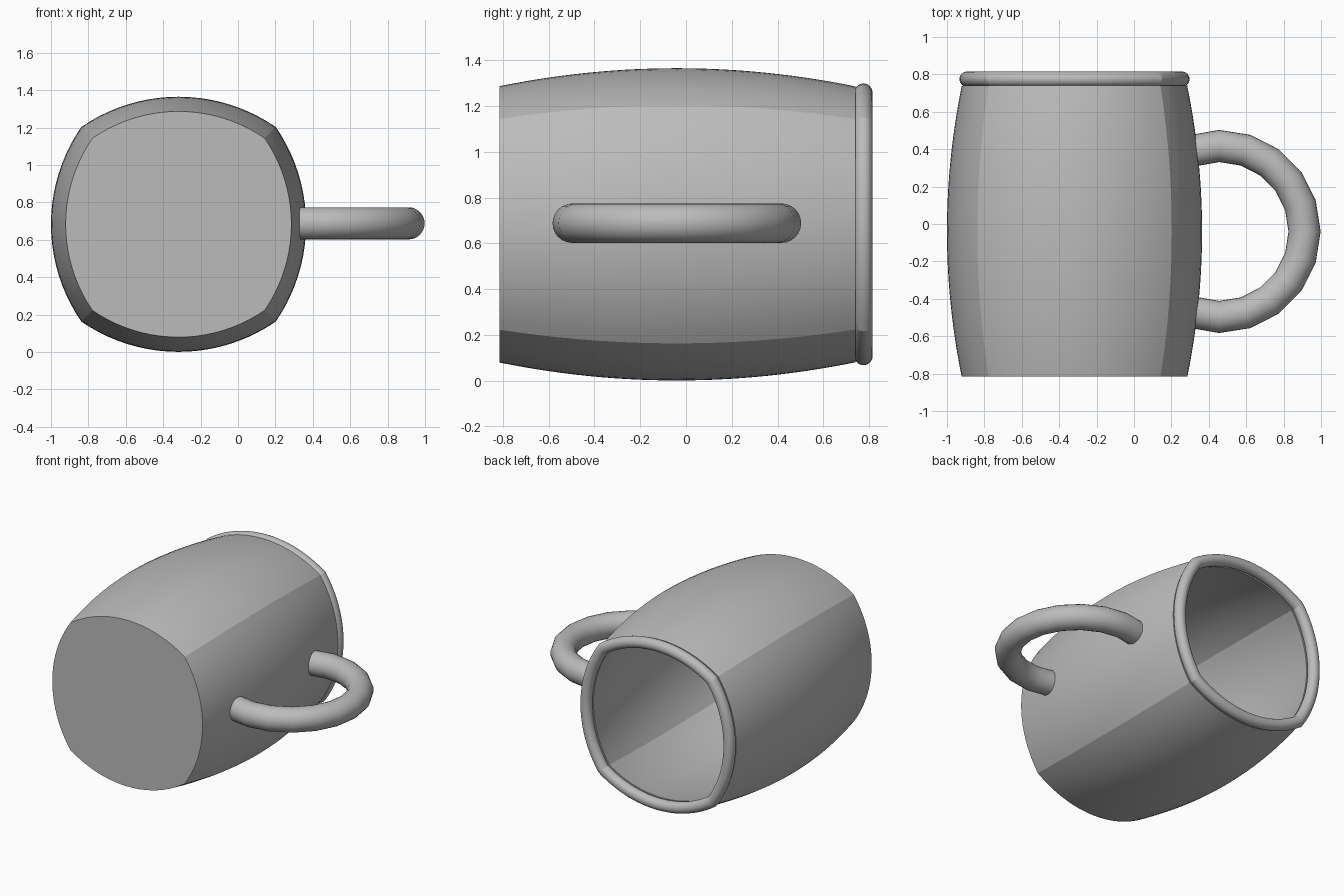
import bpy
import bmesh
import math

if "Cube" in bpy.data.objects:
    bpy.data.objects.remove(bpy.data.objects["Cube"], do_unlink=True)

CX, CZ = -0.318, 0.683      # axis of the mug body
Y0, Y1 = -0.815, 0.74       # base and mouth
MID, CORNER = 0.682, 0.52   # widest section: side middle and corner offsets
WALL = 0.06

grey = bpy.data.materials.new("plain grey")
grey.use_nodes = True
GREY = (0.5, 0.5, 0.5, 1)
grey.diffuse_color = GREY
grey.node_tree.nodes["Principled BSDF"].inputs["Base Color"].default_value = GREY


def section(scale, offset, y, steps=20):
    """Closed outline of four bowed sides, grown by offset."""
    sag = MID - CORNER
    radius = (CORNER ** 2 + sag ** 2) / (2 * sag)
    centre = (MID - radius) * scale
    radius = radius * scale + offset
    # corner where neighbouring arcs meet on the diagonal
    k = (centre + math.sqrt(2 * radius ** 2 - centre ** 2)) / 2
    half = math.asin(k / radius)
    points = []
    for side in range(4):
        ca, sa = round(math.cos(side * math.pi / 2)), round(math.sin(side * math.pi / 2))
        for i in range(steps):
            a = -half + 2 * half * i / steps
            u, v = centre + radius * math.cos(a), radius * math.sin(a)
            points.append((CX + u * ca - v * sa, y, CZ + u * sa + v * ca))
    return points


def loft(name, rings, angle, caps=False, closed=False):
    """Skin a list of rings into one smooth-shaded object."""
    bm = bmesh.new()
    loops = [[bm.verts.new(p) for p in ring] for ring in rings]
    pairs = list(zip(loops, loops[1:]))
    if closed:
        pairs.append((loops[-1], loops[0]))
    for a, b in pairs:
        for i in range(len(a)):
            j = (i + 1) % len(a)
            bm.faces.new((a[i], a[j], b[j], b[i]))
    if caps:
        bm.faces.new(loops[0])
        bm.faces.new(loops[-1])
    bmesh.ops.recalc_face_normals(bm, faces=bm.faces)
    mesh = bpy.data.meshes.new(name)
    bm.to_mesh(mesh)
    bm.free()
    mesh.materials.append(grey)
    obj = bpy.data.objects.new(name, mesh)
    bpy.context.collection.objects.link(obj)
    bpy.ops.object.select_all(action="DESELECT")
    obj.select_set(True)
    bpy.context.view_layer.objects.active = obj
    bpy.ops.object.shade_smooth_by_angle(angle=math.radians(angle))
    return obj


def bulge(y):
    """Barrel scale along the body."""
    return 1 - 0.115 * ((y + 0.04) / 0.775) ** 2


# Body: outer barrel, then back down the inside to the floor
N = 28
outer_y = [Y0 + (Y1 - Y0) * i / N for i in range(N + 1)]
inner_y = [Y1 + (Y0 + WALL - Y1) * i / N for i in range(N + 1)]
loft("mug_body",
     [section(bulge(y), 0, y) for y in outer_y]
     + [section(bulge(y), -WALL, y) for y in inner_y], 15, caps=True)

# Rim: round bead with mitred corners around the mouth
BEAD, SIDES = 0.04, 32
rim_rings = []
for i in range(SIDES):
    a = 2 * math.pi * i / SIDES
    rim_rings.append(section(0.575 / MID, BEAD * math.cos(a), 0.775 + BEAD * math.sin(a)))
loft("mug_rim", rim_rings, 15, closed=True)

# Handle: round bar bent through a little more than a half circle
HX, HY, HZ, BEND, BAR = 0.455, -0.04, 0.688, 0.457, 0.086
angles = [-110] + list(range(-90, 91, 18)) + [110]
handle_rings = []
for deg in angles:
    t = math.radians(deg)
    ring = []
    for i in range(24):
        a = 2 * math.pi * i / 24
        r = BEND + BAR * math.cos(a)
        ring.append((HX + r * math.cos(t), HY + r * math.sin(t), HZ + BAR * math.sin(a)))
    handle_rings.append(ring)
loft("handle", handle_rings, 30, caps=True)
